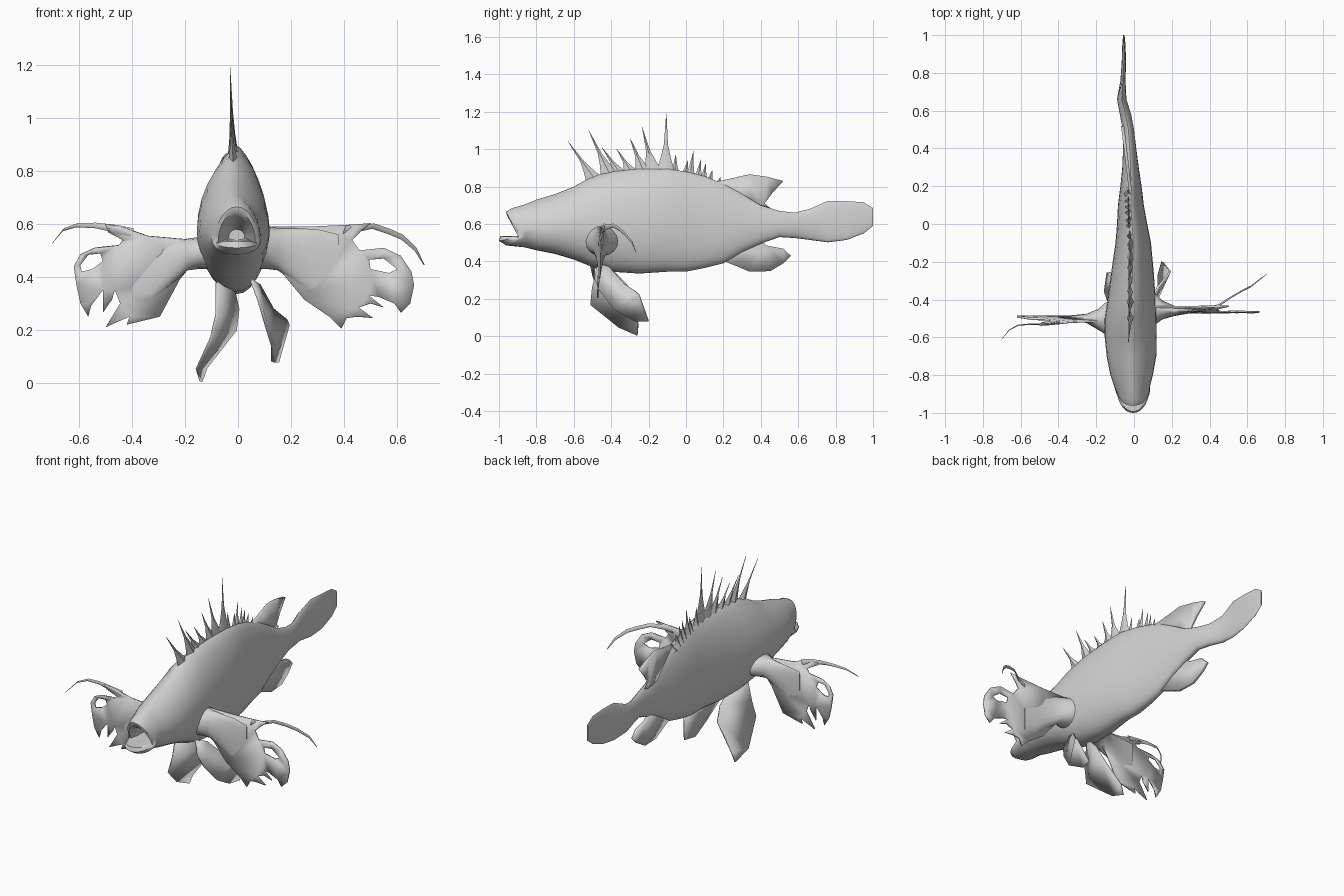
import bpy, bmesh, math
from mathutils import Vector

grey = bpy.data.materials.new("plain grey")
grey.diffuse_color = (0.65, 0.65, 0.65, 1)


def finish(name, bm, angle=50):
    bmesh.ops.recalc_face_normals(bm, faces=bm.faces[:])
    me = bpy.data.meshes.new(name)
    bm.to_mesh(me)
    bm.free()
    me.materials.append(grey)
    ob = bpy.data.objects.new(name, me)
    bpy.context.collection.objects.link(ob)
    bpy.ops.object.select_all(action='DESELECT')
    ob.select_set(True)
    bpy.context.view_layer.objects.active = ob
    bpy.ops.object.shade_smooth_by_angle(angle=math.radians(angle))
    return ob


def loft(name, rings, angle=50):
    """Skin a list of equal rings and close both ends."""
    bm = bmesh.new()
    vs = [[bm.verts.new(p) for p in r] for r in rings]
    n = len(rings[0])
    for a, b in zip(vs, vs[1:]):
        for i in range(n):
            j = (i + 1) % n
            bm.faces.new((a[i], a[j], b[j], b[i]))
    bm.faces.new(vs[0])
    bm.faces.new(vs[-1])
    return finish(name, bm, angle)


def sheet(name, loops, place, thick=0.009):
    """Fill flat outlines (first is the rim, others are holes), then place in space."""
    bm = bmesh.new()
    verts = []
    for pts in loops:
        vs = [bm.verts.new((p[0], p[1], 0)) for p in pts]
        for i, v in enumerate(vs):
            bm.edges.new((v, vs[(i + 1) % len(vs)]))
        verts += vs
    bmesh.ops.triangle_fill(bm, edges=bm.edges[:], use_beauty=True, normal=(0, 0, 1))
    for i, v in enumerate(verts):
        v.co = place(i, v.co.x, v.co.y)
    ob = finish(name, bm)
    m = ob.modifiers.new("thickness", 'SOLIDIFY')
    m.thickness, m.offset = thick, 0


# Body and tail: y, bottom, top, left x, right x
N = 28
sections = [
    (-0.86, .475, .705, -.105, .085), (-0.8, .46, .73, -.125, .10),
    (-0.7, .44, .76, -.145, .118), (-0.6, .41, .80, -.155, .12),
    (-0.5, .37, .855, -.155, .118), (-0.4, .345, .88, -.14, .115),
    (-0.25, .335, .895, -.12, .104), (-0.1, .345, .895, -.098, .09),
    (0, .345, .88, -.09, .07), (.1, .365, .855, -.085, .052),
    (.2, .39, .815, -.072, .04), (.3, .45, .76, -.062, .025),
    (.4, .495, .70, -.058, .012), (.5, .53, .67, -.06, .0),
    (.58, .525, .66, -.075, -.015), (.66, .515, .68, -.09, -.04),
    (.76, .502, .724, -.072, -.045), (.86, .515, .722, -.065, -.042),
    (.95, .55, .716, -.062, -.045), (1, .59, .685, -.058, -.05)]


def body_ring(y, bot, top, left, right):
    ring = []
    mid = bot + (top - bot) * 0.42
    for i in range(N):
        t = 2 * math.pi * i / N
        c, s = math.cos(t), math.sin(t)
        h = top - mid if s > 0 else mid - bot
        f = math.copysign(abs(c) ** (1.35 if s > 0 else 0.9), c)
        ring.append(((left + right) / 2 + f * (right - left) / 2, y, mid + h * s))
    return ring


def mouth_ring(w, z, up, down, y, fwd_up, fwd_down):
    ring = []
    for i in range(N):
        t = 2 * math.pi * i / N
        c, s = math.cos(t), math.sin(t)
        ring.append((w * c - .005, y - (fwd_up if s > 0 else fwd_down) * abs(s),
                     z + (up if s > 0 else down) * s))
    return ring


# Open mouth: cavity, inner rim, lips
mouth = [mouth_ring(.03, .55, .03, .01, -.78, 0, 0),
         mouth_ring(.055, .535, .09, .0, -.86, .07, .09),
         mouth_ring(.07, .53, .115, -.005, -.895, .062, .098),
         mouth_ring(.082, .53, .135, .02, -.89, .072, .11),
         mouth_ring(.09, .53, .155, .045, -.88, .05, .08)]
loft("body", mouth + [body_ring(*s) for s in sections])

# Dorsal spines: base y, base z, tip y, tip z
spines = [(-.48, .86, -.63, 1.04), (-.40, .88, -.52, 1.10), (-.34, .885, -.45, 1.01),
          (-.28, .89, -.37, 1.0), (-.22, .895, -.30, 1.06), (-.17, .895, -.235, 1.12),
          (-.11, .89, -.105, 1.19), (-.06, .885, -.055, .97), (-.01, .875, .01, .94),
          (.02, .87, .04, .99), (.06, .86, .08, .945), (.09, .85, .105, .92),
          (.12, .84, .14, .885), (.16, .825, .185, .85)]
for k, (by, bz, ty, tz) in enumerate(spines):
    base, tip = Vector((-.018 - .06 * max(by + .1, 0), by, bz - .03)), Vector((-.03, ty, tz))
    w = .055 if by < -.1 else .035
    rings = []
    for f, hy, hx in ((0, w, .02), (.25, w * .55, .01), (.5, .011, .005), (1, .001, .001)):
        c = base.lerp(tip, f)
        rings.append([c + Vector(d) for d in ((hx, 0, 0), (0, hy, 0), (-hx, 0, 0), (0, -hy, 0))])
    loft(f"dorsal_spine_{k + 1}", rings, 40)

# Soft dorsal and anal fins
sheet("rear_dorsal_fin",
      [[(.1, .82), (.18, .83), (.25, .845), (.34, .866), (.43, .853), (.52, .83), (.46, .765),
        (.42, .71), (.45, .685), (.35, .69), (.2, .74)]],
      lambda i, y, z: (-.022 - .12 * (y - .2), y, z), .016)
sheet("anal_fin",
      [[(.18, .41), (.27, .375), (.34, .345), (.45, .348), (.52, .39), (.56, .43), (.52, .468),
        (.43, .485), (.38, .53), (.26, .52)]],
      lambda i, y, z: (-.022 - .06 * (y - .2), y, z), .02)

# Pelvic fins
left_pelvic = [(-.08, -.47, .38), (-.02, -.41, .37), (0, -.32, .28), (-.01, -.28, .2),
               (-.12, -.255, .06), (-.14, -.26, .005), (-.155, -.36, .05), (-.10, -.51, .17),
               (-.08, -.50, .26)]
right_pelvic = [(.05, -.47, .39), (.08, -.41, .37), (.13, -.33, .28), (.18, -.27, .24),
                (.19, -.25, .22), (.15, -.2, .08), (.13, -.27, .08), (.13, -.38, .14),
                (.10, -.46, .24), (.08, -.49, .31)]
for name, pts in (("left_pelvic_fin", left_pelvic), ("right_pelvic_fin", right_pelvic)):
    sheet(name, [[p[1:] for p in pts]], lambda i, y, z, pts=pts: pts[i], .012)

# Ragged pectoral fins with one hole each
right_rim = [(.1, .59), (.28, .59), (.44, .597), (.50, .602), (.46, .57), (.43, .54), (.46, .50),
             (.55, .51), (.615, .48), (.655, .42), (.665, .37), (.65, .30), (.615, .265),
             (.59, .30), (.53, .325), (.495, .33), (.55, .285), (.50, .30), (.455, .285),
             (.51, .245), (.45, .25), (.41, .245), (.39, .205), (.345, .25), (.25, .315),
             (.155, .43), (.1, .45)]
right_hole = [(.495, .465), (.55, .47), (.60, .43), (.57, .415), (.50, .43)]
left_rim = [(-.12, .54), (-.175, .54), (-.34, .555), (-.427, .585), (-.50, .60), (-.49, .57),
            (-.434, .54), (-.45, .52), (-.54, .51), (-.595, .485), (-.62, .44), (-.61, .37),
            (-.595, .30), (-.565, .25), (-.555, .29), (-.51, .35), (-.51, .265), (-.475, .315),
            (-.465, .35), (-.445, .30), (-.5, .21), (-.41, .25), (-.42, .22), (-.295, .25),
            (-.22, .39), (-.18, .44), (-.12, .44)]
left_hole = [(-.595, .445), (-.565, .485), (-.52, .49), (-.51, .46), (-.55, .43), (-.59, .42)]
sheet("right_pectoral_fin", [right_rim, right_hole],
      lambda i, x, z: (x, -.465 + .06 * max(0, z - .5) * 5 - .05 * max(0, .35 - z), z))
sheet("left_pectoral_fin", [left_rim, left_hole],
      lambda i, x, z: (x, -.49 - .35 * max(0, z - .47), z))


# Fleshy fin roots: x, z centre, half height, y centre, half depth
def fin_root(name, rows):
    loft(name, [[(x, y + hy * math.cos(k * math.pi / 8), z + hz * math.sin(k * math.pi / 8))
                 for k in range(16)] for x, z, hz, y, hy in rows])


fin_root("right_fin_root", [(.05, .51, .08, -.45, .11), (.11, .51, .08, -.45, .085),
                            (.15, .505, .08, -.455, .05), (.21, .485, .10, -.46, .028),
                            (.30, .45, .13, -.46, .012), (.38, .43, .13, -.46, .003)])
fin_root("left_fin_root", [(-.08, .49, .06, -.49, .10), (-.15, .49, .06, -.50, .085),
                           (-.19, .485, .06, -.505, .055), (-.25, .455, .08, -.50, .025),
                           (-.33, .42, .11, -.495, .012), (-.40, .41, .11, -.492, .003)])


# Trailing filaments: x, y, z, radius
def filament(name, rows):
    loft(name, [[(x + r * .4 * math.cos(a), y + r * .4 * math.sin(a), z + r * math.cos(a))
                 for a in (k * math.pi / 3 for k in range(6))] for x, y, z, r in rows], 60)


filament("right_filament", [(.40, -.445, .575, .02), (.45, -.43, .582, .014),
                            (.51, -.39, .592, .01), (.57, -.355, .572, .01),
                            (.62, -.33, .55, .009), (.67, -.29, .505, .007),
                            (.703, -.265, .445, .002)])
filament("left_filament", [(-.40, -.52, .565, .018), (-.46, -.53, .582, .014),
                           (-.54, -.53, .595, .01), (-.61, -.535, .595, .008),
                           (-.66, -.56, .578, .006), (-.703, -.615, .525, .002)])
